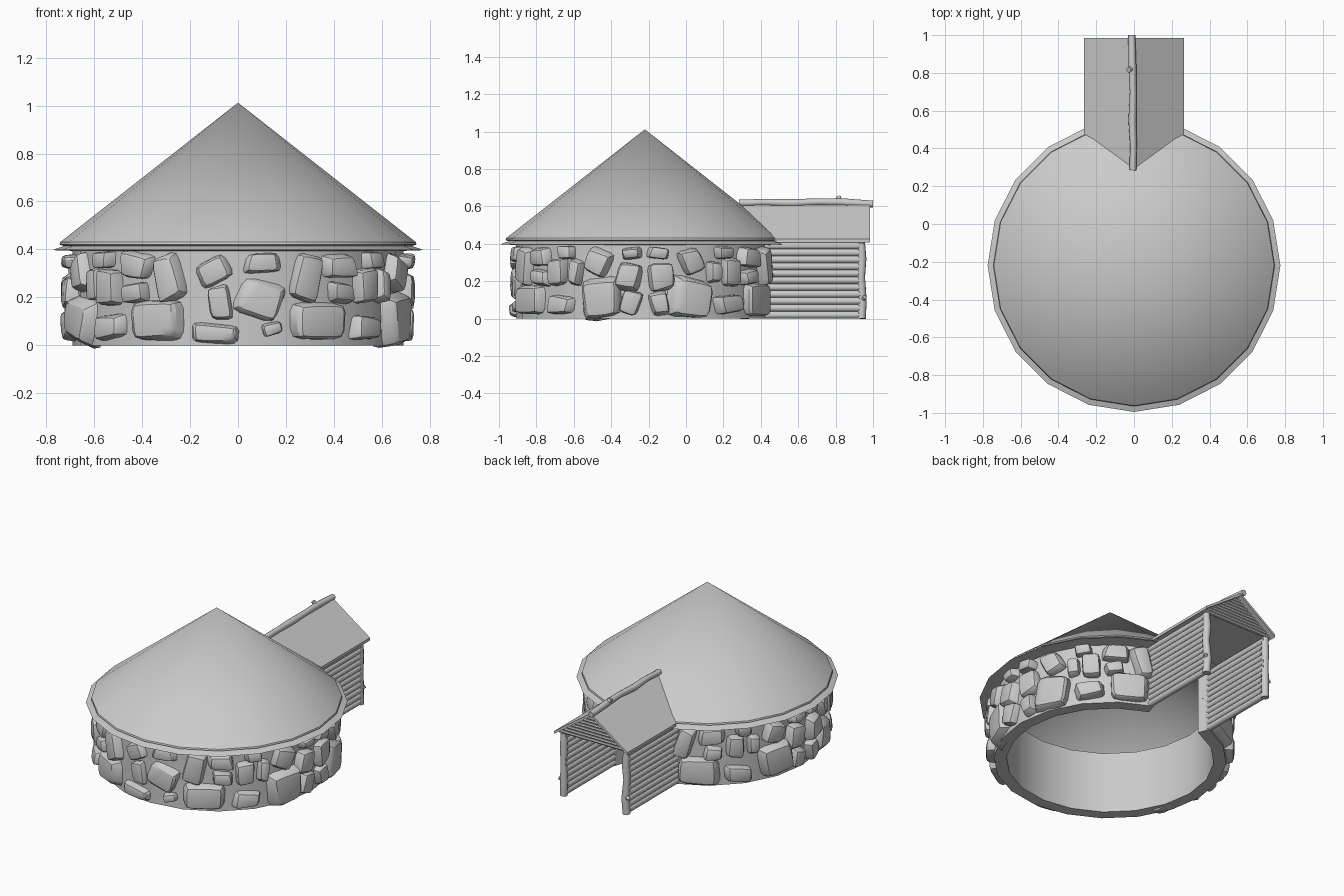
import bpy, bmesh, math, random
from math import radians, sin, cos
from mathutils import Matrix, Vector

random.seed(4)
cube = bpy.data.objects.get("Cube")
if cube:
    bpy.data.objects.remove(cube)

GREY = (0.6, 0.6, 0.6, 1)
grey = bpy.data.materials.new("plain grey")
grey.use_nodes = True
grey.diffuse_color = GREY
grey.node_tree.nodes["Principled BSDF"].inputs["Base Color"].default_value = GREY

CENTRE_Y = -0.22
SIDES = 20
WALL_R = 0.69


def finish(bm, name, angle=35, mirror=False):
    bmesh.ops.recalc_face_normals(bm, faces=bm.faces)
    mesh = bpy.data.meshes.new(name)
    bm.to_mesh(mesh)
    bm.free()
    ob = bpy.data.objects.new(name, mesh)
    bpy.context.collection.objects.link(ob)
    mesh.materials.append(grey)
    if mirror:
        ob.modifiers.new("Mirror", 'MIRROR')
    bpy.ops.object.select_all(action='DESELECT')
    ob.select_set(True)
    bpy.context.view_layer.objects.active = ob
    bpy.ops.object.shade_smooth_by_angle(angle=radians(angle))
    return ob


def lathe(bm, profile, start, steps, closed):
    """Sweep a closed (radius, z) profile round the house centre."""
    rings = []
    for i in range(steps if closed else steps + 1):
        a = radians(start) + i * math.tau / SIDES
        rings.append([bm.verts.new((r * cos(a), CENTRE_Y + r * sin(a), z)) for r, z in profile])
    n = len(profile)
    for i in range(steps):
        a, b = rings[i], rings[(i + 1) % len(rings)]
        for j in range(n):
            k = (j + 1) % n
            bm.faces.new((a[j], a[k], b[k], b[j]))
    if not closed:
        bm.faces.new(rings[0])
        bm.faces.new(rings[-1])


def log(bm, start, end, r, sides=10):
    start, end = Vector(start), Vector(end)
    d = end - start
    m = Matrix.Translation((start + end) / 2) @ d.to_track_quat('Z', 'Y').to_matrix().to_4x4()
    bmesh.ops.create_cone(bm, cap_ends=True, segments=sides, radius1=r, radius2=r,
                          depth=d.length, matrix=m)


def rough_log(name, points, r, mirror=False):
    """A crooked pole made from a bevelled curve."""
    curve = bpy.data.curves.new(name, 'CURVE')
    curve.dimensions = '3D'
    curve.bevel_depth = r
    curve.bevel_resolution = 2
    curve.use_fill_caps = True
    spline = curve.splines.new('POLY')
    spline.points.add(len(points) - 1)
    for p, co in zip(spline.points, points):
        p.co = (*co, 1)
        p.radius = random.uniform(0.88, 1.12)
    temp = bpy.data.objects.new(name + " path", curve)
    bpy.context.collection.objects.link(temp)
    mesh = temp.to_mesh()
    bm = bmesh.new()
    bm.from_mesh(mesh)
    bpy.data.objects.remove(temp)
    bpy.data.curves.remove(curve)
    return bm


def stone(bm, angle, z, w, h, tilt=0, depth=0.11):
    """A chipped, rounded block set into the outer face of the wall."""
    part = bmesh.new()
    bmesh.ops.create_cube(part, size=1)
    for v in part.verts:
        taper = 0.82 if v.co.x > 0 else 1.0
        v.co = (v.co.x + random.uniform(-.08, .08),
                (v.co.y + random.uniform(-.13, .13)) * taper,
                (v.co.z + random.uniform(-.13, .13)) * taper)
    bmesh.ops.bevel(part, geom=part.edges[:], offset=0.2, segments=2, profile=0.55,
                    affect='EDGES', clamp_overlap=True)
    m = (Matrix.Translation((0, CENTRE_Y, z)) @ Matrix.Rotation(radians(angle), 4, 'Z')
         @ Matrix.Translation((WALL_R - 0.008, 0, 0)) @ Matrix.Rotation(radians(tilt), 4, 'X')
         @ Matrix.Diagonal((depth, w * 1.06, h * 1.06, 1)))
    bmesh.ops.transform(part, matrix=m, verts=part.verts)
    mesh = bpy.data.meshes.new("stone part")
    part.to_mesh(mesh)
    part.free()
    bm.from_mesh(mesh)
    bpy.data.meshes.remove(mesh)


# Round wall, open at the back where the porch joins
bm = bmesh.new()
lathe(bm, [(0.615, 0), (WALL_R, 0), (WALL_R, 0.4), (0.615, 0.4)], 108, SIDES - 2, False)
finish(bm, "round_wall")

# Hollow cone roof with a thin flared brim
bm = bmesh.new()
lathe(bm, [(0.0, 0.985), (0.66, 0.425), (0.69, 0.394), (0.775, 0.397), (0.725, 0.414),
           (0.745, 0.42), (0.742, 0.43), (0.0, 1.012)], 0, SIDES, True)
bmesh.ops.remove_doubles(bm, verts=bm.verts, dist=0.0005)
finish(bm, "cone_roof", 30)

# Wall stones: one quarter (angle, height, width, tallness, tilt), repeated four times
quarter = [(6, .35, .11, .06, -8), (7.5, .225, .13, .15, 8), (6, .085, .10, .13, 15),
           (21, .30, .13, .15, 20), (20, .11, .23, .20, -10), (37, .355, .10, .07, 0),
           (32, .25, .08, .13, 5), (41, .25, .11, .15, 0), (40, .075, .16, .10, 5),
           (53, .33, .15, .11, -5), (52, .22, .11, .09, 5), (60, .10, .24, .17, 0),
           (66, .28, .12, .19, 15)]
front = [(-.10, .315, .15, .11, 25), (-.075, .175, .10, .14, 10), (-.10, .05, .19, .08, -3),
         (.105, .34, .16, .085, 0), (.09, .19, .19, .17, -20), (.145, .07, .09, .06, 15)]
bm = bmesh.new()
for a, z, w, h, t in quarter:
    for angle, tilt in ((a, t), (180 - a, -t), (180 + a, t), (-a, -t)):
        stone(bm, angle, z, w, h, tilt)
for x, z, w, h, t in front:
    stone(bm, -90 + math.degrees(math.asin(x / WALL_R)), z, w, h, t, 0.08)
finish(bm, "wall_stones", 30)

# Porch side walls of stacked logs
bm = bmesh.new()
LOGS = 11
for i in range(LOGS):
    z = 0.02 + i * 0.037
    log(bm, (0.225, 0.41, z), (0.225, 0.945, z), 0.0205)
finish(bm, "porch_log_walls", 40, True)

# Porch posts with a knot
bm = rough_log("porch_posts", [(0.227, .938, 0), (0.222, .942, .1), (0.228, .936, .22),
                               (0.224, .94, .32), (0.227, .937, .405)], 0.023)
log(bm, (0.225, 0.94, 0.095), (0.248, 0.955, 0.115), 0.012, 8)
finish(bm, "porch_posts", 50, True)

# Porch roof slopes, cut back to follow the cone
bm = bmesh.new()
top = [(0, .29, .61), (0, .985, .61), (.265, .985, .425), (.265, .48, .425)]
upper = [bm.verts.new(p) for p in top]
lower = [bm.verts.new((x, y, z - 0.018)) for x, y, z in top]
bm.faces.new(upper)
bm.faces.new(lower)
for i in range(1, 4):
    k = (i + 1) % 4
    bm.faces.new((upper[i], upper[k], lower[k], lower[i]))
bm.faces.new((upper[0], upper[1], lower[1], lower[0]))
finish(bm, "porch_roof", 30, True)

# Gable of short logs under the porch roof
bm = bmesh.new()
for i in range(9):
    z = 0.418 + i * 0.02
    half = (0.592 - z) * 0.265 / 0.185
    if half > 0.02:
        log(bm, (-half, 0.945, z), (half, 0.945, z), 0.0115, 8)
finish(bm, "porch_gable", 40)

# Flat porch ceiling
bm = bmesh.new()
bmesh.ops.create_cube(bm, size=1, matrix=Matrix.Translation((0, 0.70, 0.411))
                      @ Matrix.Diagonal((0.45, 0.48, 0.008, 1)))
finish(bm, "porch_ceiling")

# Crooked ridge pole with a cut branch
bm = rough_log("ridge_pole", [(-.006, .285, .618), (-.003, .42, .622), (-.008, .55, .618),
                              (-.004, .70, .624), (-.009, .84, .622), (-.012, 1.0, .612)], 0.02)
log(bm, (-.01, .825, .62), (-.028, .815, .65), 0.014, 8)
finish(bm, "ridge_pole", 50)
